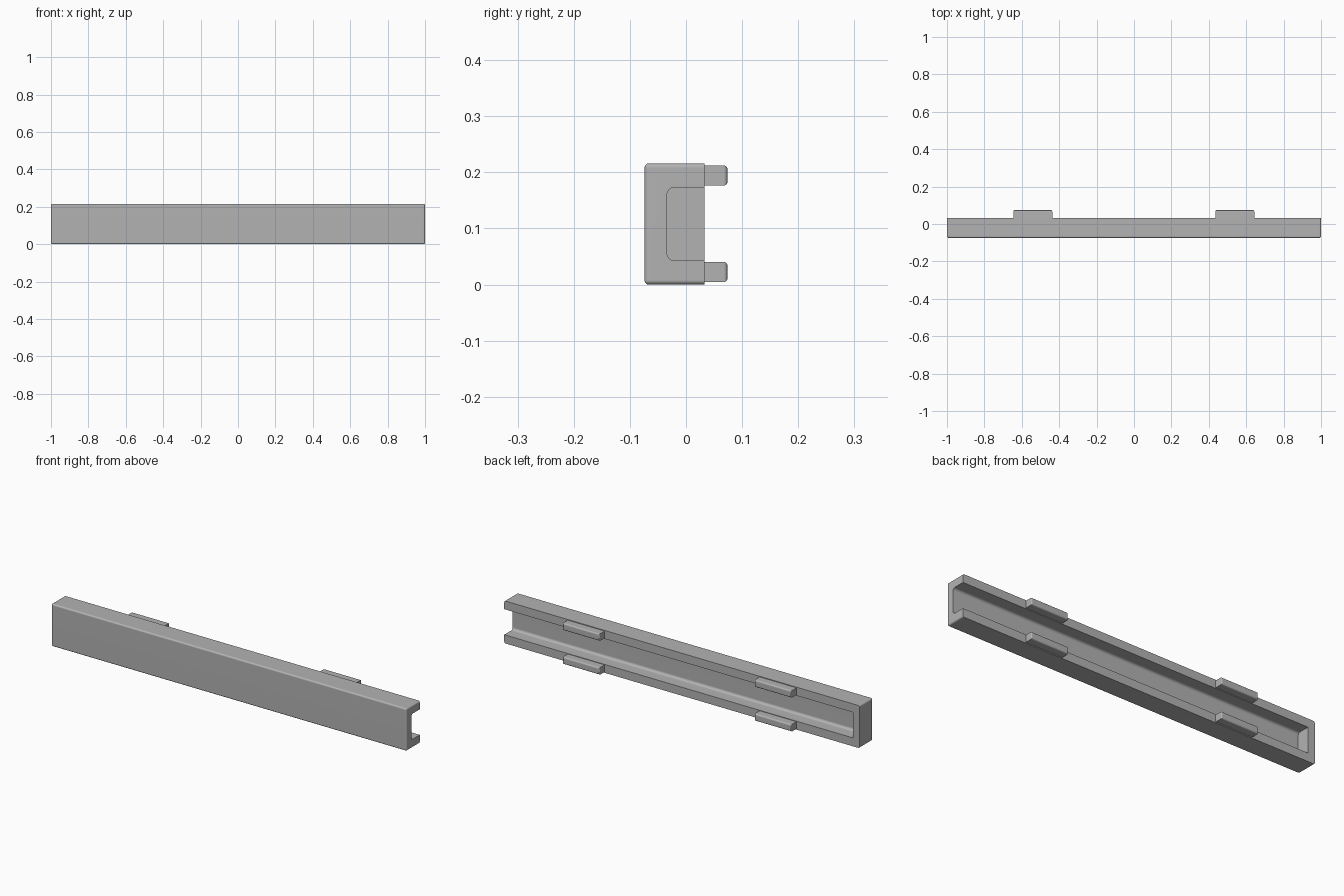
import bpy
import bmesh

if "Cube" in bpy.data.objects:
    bpy.data.objects.remove(bpy.data.objects["Cube"], do_unlink=True)

grey = bpy.data.materials.new("plain grey")
grey.use_nodes = True
colour = (0.45, 0.45, 0.45, 1)
grey.diffuse_color = colour
grey.node_tree.nodes["Principled BSDF"].inputs["Base Color"].default_value = colour


def rounded_box(name, low, high, radius, pick):
    """Box between two corners; edges accepted by pick(edge) are rounded."""
    bm = bmesh.new()
    bmesh.ops.create_cube(bm, size=1)
    for v in bm.verts:
        v.co = [(a + b) / 2 + c * (b - a) for a, b, c in zip(low, high, v.co)]
    edges = [e for e in bm.edges if pick(e)]
    bmesh.ops.bevel(bm, geom=edges, offset=radius, segments=4,
                    profile=0.5, affect='EDGES', clamp_overlap=True)
    mesh = bpy.data.meshes.new(name)
    bm.to_mesh(mesh)
    bm.free()
    mesh.materials.append(grey)
    obj = bpy.data.objects.new(name, mesh)
    bpy.context.collection.objects.link(obj)
    return obj


def activate(obj):
    bpy.ops.object.select_all(action='DESELECT')
    obj.select_set(True)
    bpy.context.view_layer.objects.active = obj


def smooth(obj):
    activate(obj)
    bpy.ops.object.shade_smooth_by_angle()
    weighted = obj.modifiers.new("even shading", 'WEIGHTED_NORMAL')
    weighted.keep_sharp = True


HEIGHT, FRONT, BACK, TAB_BACK = 0.216, -0.074, 0.033, 0.074

# Rail body: every outer edge is rounded except those of the flat back
body = rounded_box("rail_body", (-1, FRONT, 0), (1, BACK, HEIGHT), 0.008,
                   lambda e: not all(v.co.y > BACK - 0.001 for v in e.verts))

# Channel: open at the back and at one end, filleted along its floor
floor = -0.034
cutter = rounded_box("channel_cutter", (-0.962, floor, 0.043), (1.1, 0.1, 0.173), 0.013,
                     lambda e: all(v.co.y < 0 for v in e.verts)
                     and abs(e.verts[0].co.x - e.verts[1].co.x) > 1)
cutter.hide_render = True
cut = body.modifiers.new("channel", 'BOOLEAN')
cut.operation = 'DIFFERENCE'
cut.solver = 'EXACT'
cut.object = cutter
activate(body)
bpy.ops.object.modifier_apply(modifier=cut.name)
bpy.data.objects.remove(cutter, do_unlink=True)
smooth(body)

# Four mounting tabs on the back lips, rounded at their outer end
for side, x in (("right", -0.541), ("left", 0.539)):
    for level, z in (("lower", 0.0225), ("upper", HEIGHT - 0.0215)):
        tab = rounded_box(f"{level}_{side}_tab",
                          (x - 0.104, BACK - 0.01, z - 0.018),
                          (x + 0.104, TAB_BACK, z + 0.018), 0.007,
                          lambda e: all(v.co.y > BACK for v in e.verts))
        smooth(tab)
